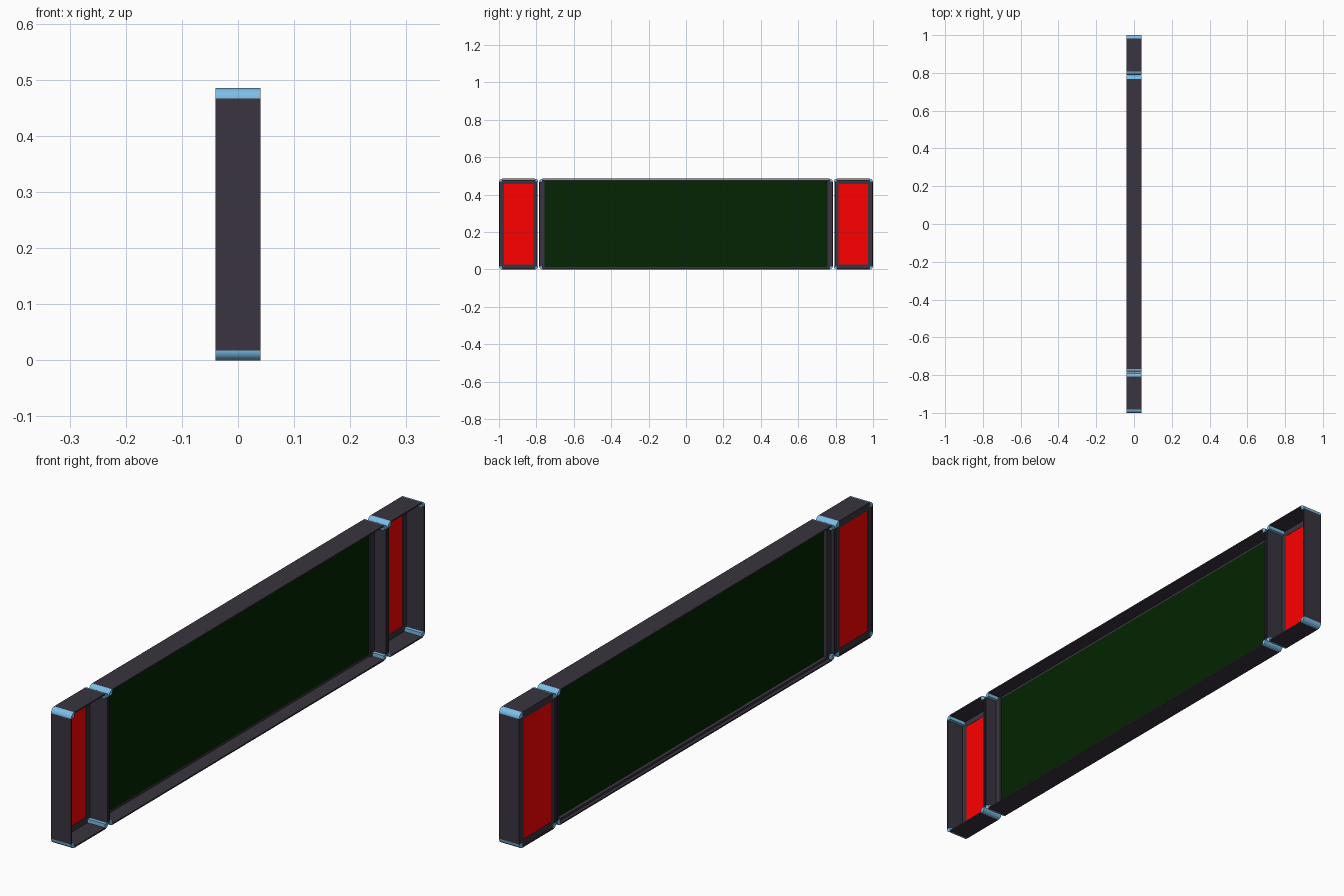
import bpy, bmesh
from math import sin, cos, pi

if "Cube" in bpy.data.objects:
    bpy.data.objects.remove(bpy.data.objects["Cube"])

H, D = 0.485, 0.04          # frame height, half depth
R, T = 0.018, 0.005         # corner radius, wall thickness
E = 0.0055                  # lip inset, keeps lips inside the rounded corners


def material(name, rgb):
    m = bpy.data.materials.new(name)
    m.diffuse_color = (*rgb, 1)
    m.use_nodes = True
    m.node_tree.nodes["Principled BSDF"].inputs["Base Color"].default_value = m.diffuse_color
    return m


DARK = material("dark_frame", (0.042, 0.034, 0.05))
BLUE = material("blue_corner", (0.2, 0.52, 0.8))
RED = material("red_panel", (1.0, 0.0, 0.0))
GREEN = material("green_panel", (0.001, 0.018, 0.0005))


def finish(bm, name, mat):
    bmesh.ops.recalc_face_normals(bm, faces=bm.faces)
    me = bpy.data.meshes.new(name)
    bm.to_mesh(me)
    bm.free()
    me.materials.append(mat)
    ob = bpy.data.objects.new(name, me)
    bpy.context.collection.objects.link(ob)
    return ob


def add_box(bm, x, y, z):
    res = bmesh.ops.create_cube(bm, size=1)
    for v in res["verts"]:
        v.co = [(r[0] + r[1]) / 2 + c * (r[1] - r[0]) for r, c in zip((x, y, z), v.co)]


def box(name, x, y, z, mat):
    bm = bmesh.new()
    add_box(bm, x, y, z)
    return finish(bm, name, mat)


def ring(name, x_side, x_flat, y, z, w, mat):
    """Rectangular border of width w; uprights and rails have their own depth."""
    bm = bmesh.new()
    for a in ((y[0], y[0] + w[0]), (y[1] - w[0], y[1])):
        add_box(bm, x_side, a, z)
    for b in ((z[0], z[0] + w[1]), (z[1] - w[1], z[1])):
        add_box(bm, x_flat, (y[0] + w[0], y[1] - w[0]), b)
    return finish(bm, name, mat)


def corner(name, y, z, sy, sz):
    """Quarter-round rod along the depth; sy, sz point outwards."""
    bm = bmesh.new()
    cy, cz = y - sy * R, z - sz * R
    pts = [(cy, cz)] + [(cy + sy * R * cos(i * pi / 16), cz + sz * R * sin(i * pi / 16))
                        for i in range(9)]
    face = bm.faces.new([bm.verts.new((-D, *p)) for p in pts])
    ext = bmesh.ops.extrude_face_region(bm, geom=[face], use_keep_orig=True)
    for v in ext["geom"]:
        if isinstance(v, bmesh.types.BMVert):
            v.co.x = D
    ob = finish(bm, name, BLUE)
    bpy.context.view_layer.objects.active = ob
    ob.select_set(True)
    bpy.ops.object.shade_smooth_by_angle(angle=0.6)
    ob.select_set(False)


def unit(name, y0, y1, panel_x, x_side, x_flat, lip, mat):
    # thin outer walls running between the corner rods
    for side, a in (("left", y0), ("right", y1 - T)):
        box(f"{name}_{side}_wall", (-D, D), (a, a + T), (R, H - R), DARK)
    for side, b in (("bottom", 0), ("top", H - T)):
        box(f"{name}_{side}_wall", (-D, D), (y0 + R, y1 - R), (b, b + T), DARK)
    # inner lip that holds the panel
    inner_y, inner_z = (y0 + E, y1 - E), (E, H - E)
    ring(f"{name}_panel_lip", x_side, x_flat, inner_y, inner_z,
         (lip[0] - E, lip[1] - E), DARK)
    # display panel
    box(f"{name}_panel", panel_x, (y0 + lip[0], y1 - lip[0]), (lip[1], H - lip[1]), mat)
    # rounded corners
    for sy, y in ((-1, y0), (1, y1)):
        for sz, z in ((-1, 0), (1, H)):
            corner(f"{name}_corner", y, z, sy, sz)


unit("centre", -0.785, 0.785, (-0.015, -0.012), (-0.028, -0.005), (-0.028, -0.0125),
     (0.028, 0.013), GREEN)
for side, y0, y1 in (("left", -1.0, -0.79), ("right", 0.79, 1.0)):
    unit(side, y0, y1, (-0.037, -0.03), (-0.038, -0.029), (-0.038, -0.029), (0.026, 0.027), RED)
